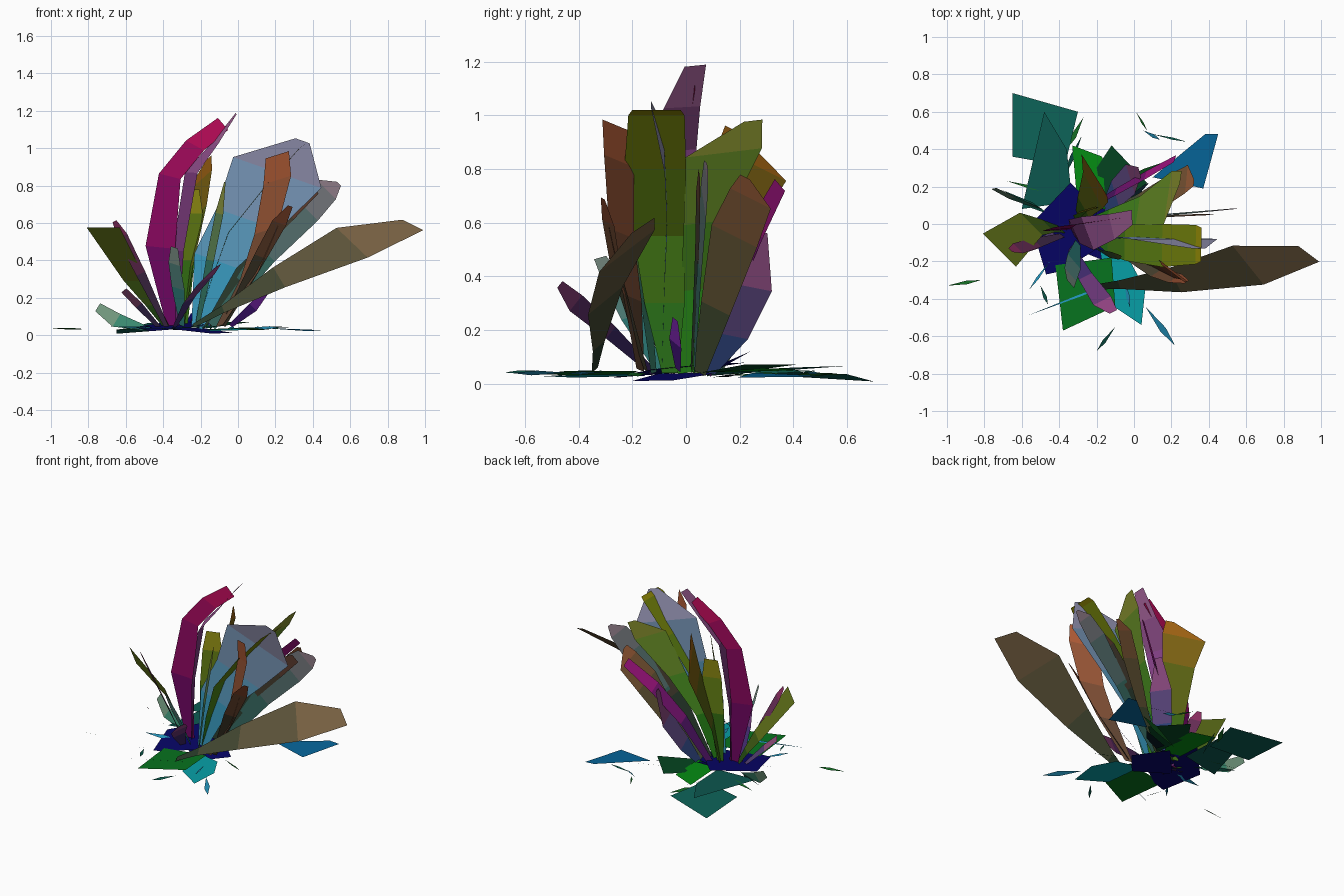
import bpy, random
from mathutils import Vector

random.seed(4)

def material(name, rgb):
    m = bpy.data.materials.new(name)
    m.diffuse_color = (*[c ** 2.2 for c in rgb], 1)
    return m

def mesh_object(name, verts, faces, colors):
    me = bpy.data.meshes.new(name)
    me.from_pydata(verts, [], faces)
    for i, c in enumerate(colors):
        me.materials.append(material(f"{name}_{i}", c))
    for i, p in enumerate(me.polygons):
        p.material_index = min(i, len(colors) - 1)
    bpy.context.collection.objects.link(bpy.data.objects.new(name, me))

def blade(name, side, base, tip, *pts, end_side=None):
    """Flat ribbon along (x, y, z, width) points, shaded from base to tip colour."""
    s0 = Vector(side).normalized()
    s1 = Vector(end_side or side).normalized()
    n = len(pts) - 1
    verts = []
    for i, (x, y, z, w) in enumerate(pts):
        c, s = Vector((x, y, z)), s0.lerp(s1, (i / n) ** 2).normalized()
        verts += [c - s * w / 2, c + s * w / 2]
    faces = [(2*i, 2*i + 1, 2*i + 3, 2*i + 2) for i in range(n)]
    cols = [Vector(base).lerp(Vector(tip), (i + .7) / n) for i in range(n)]
    mesh_object(name, verts, faces, cols)

def shard(name, color, z, slope, *pts):
    """Fallen leaf: a nearly level polygon."""
    cx = sum(p[0] for p in pts) / len(pts)
    cy = sum(p[1] for p in pts) / len(pts)
    verts = [(x, y, max(0, z + (x - cx) * slope[0] + (y - cy) * slope[1])) for x, y in pts]
    mesh_object(name, verts, [tuple(range(len(pts)))], [color])

NAVY, GREEN, BLUE = (.06, .05, .4), (.1, .4, .15), (.15, .55, .7)

# tall central blades
blade("magenta_blade", (1, .1, -.05), (.35, .05, .38), (.78, .08, .36),
      (-.35, -.03, .04, .06), (-.415, -.03, .47, .16), (-.365, -.01, .85, .12),
      (-.23, .01, 1.015, .11), (-.08, .03, 1.13, .085), end_side=(.65, .1, -.75))
blade("purple_blade", (.5, -1, 0), (.4, .15, .45), (.65, .4, .6),
      (-.33, -.04, .04, .06), (-.32, -.04, .45, .14), (-.25, -.05, .87, .19),
      (-.12, -.015, 1.03, .14), (-.01, .035, 1.185, .08), end_side=(.05, -1, -.1))
blade("lavender_blade", (.94, 0, -.33), (.15, .6, .75), (.62, .58, .7),
      (-.22, -.09, .04, .06), (-.12, -.08, .4, .24), (.05, -.07, .62, .35),
      (.21, -.08, .87, .5), (.345, -.13, 1.04, .08))
blade("olive_blade", (.02, 1, 0), (.15, .5, .15), (.55, .5, .05),
      (-.22, -.06, .04, .06), (-.14, -.08, .3, .15), (-.05, -.1, .55, .19),
      (.15, -.115, .8, .23), (.33, -.11, 1.0, .21), (.36, -.11, 1.02, .18))
blade("lime_blade", (.15, 1, .12), (.1, .55, .1), (.55, .55, .2),
      (-.25, 0, .04, .06), (-.14, .03, .35, .1), (.02, .07, .6, .16),
      (.18, .14, .86, .29), (.25, .25, .98, .07))
blade("rust_blade", (.8, -.6, .25), (.3, .25, .2), (.7, .36, .22),
      (-.1, -.17, .05, .05), (.06, -.2, .32, .12), (.15, -.24, .56, .16),
      (.21, -.25, .83, .19), (.21, -.265, .965, .16))
blade("orange_blade", (-.55, 1, -.5), (.15, .4, .1), (.65, .38, .1),
      (-.3, .04, .04, .06), (-.27, .09, .35, .14), (-.22, .18, .65, .24),
      (-.21, .245, .82, .32), (-.155, .17, .95, .06))
blade("brown_blade", (.1, 1, -.5), (.2, .3, .2), (.6, .35, .22),
      (-.15, .05, .04, .05), (.02, .11, .28, .12), (.18, .18, .55, .19),
      (.28, .24, .69, .17), (.32, .22, .77, .04))
blade("grey_blade", (.7, .1, -.7), (.15, .4, .35), (.6, .5, .55),
      (-.14, .03, .05, .05), (.15, .05, .44, .13), (.36, .065, .68, .19),
      (.47, .075, .78, .15), (.54, .08, .81, .03))
blade("dark_brown_blade", (.7, .1, -.7), (.12, .25, .2), (.4, .25, .2),
      (-.2, .02, .05, .05), (.05, .04, .45, .12), (.25, .045, .67, .14), (.41, .05, .78, .06))
blade("plum_blade", (.2, .6, -.7), (.2, .1, .35), (.65, .1, .5),
      (-.26, .08, .04, .04), (-.1, .17, .35, .07), (.06, .26, .57, .08), (.22, .35, .74, .06))
blade("yellow_blade", (1, .3, 0), (.1, .4, .1), (.6, .55, .1),
      (-.29, .03, .04, .04), (-.28, .06, .4, .1), (-.25, .07, .65, .13), (-.25, .08, .78, .09))
blade("narrow_blade", (.7, -.7, -.2), (.1, .4, .4), (.5, .5, .2),
      (-.22, -.12, .04, .03), (-.15, -.16, .4, .06), (-.1, -.17, .65, .06), (-.07, -.17, .82, .01))

# outward leaning blades
blade("long_brown_blade", (-.2, .7, .6), (.1, .2, .15), (.5, .4, .28),
      (-.24, -.34, .05, .03), (-.08, -.325, .14, .06), (.22, -.3, .31, .18),
      (.61, -.22, .495, .31), (.935, -.16, .59, .15), end_side=(-.8, .6, .4))
blade("left_green_blade", (.7, -.7, 0), (.1, .3, .1), (.4, .45, .12),
      (-.38, -.03, .04, .05), (-.46, -.01, .16, .1), (-.55, .0, .29, .17), (-.72, -.14, .575, .25))
blade("left_pink_blade", (.6, -.6, .3), (.2, .2, .3), (.6, .2, .4),
      (-.38, -.06, .04, .03), (-.52, -.1, .33, .07), (-.62, -.13, .53, .08), (-.66, -.14, .61, .03))
blade("blue_pink_blade", (-.3, 1, -.2), (.1, .3, .55), (.6, .3, .5),
      (-.16, .08, .04, .06), (-.1, .16, .18, .15), (-.02, .24, .36, .17), (.03, .28, .565, .05))
blade("front_grey_blade", (.6, -.7, -.2), (.1, .5, .5), (.55, .6, .55),
      (-.3, -.1, .05, .04), (-.32, -.2, .25, .11), (-.34, -.27, .38, .1), (-.34, -.32, .47, .06))
blade("front_violet_blade", (.8, .4, .5), (.15, .15, .4), (.65, .3, .55),
      (-.34, -.12, .04, .04), (-.26, -.28, .19, .09), (-.17, -.41, .3, .12), (-.11, -.47, .37, .05))
blade("small_rust_blade", (.8, .5, -.3), (.2, .25, .2), (.55, .28, .18),
      (-.08, -.15, .05, .03), (.12, -.26, .42, .08), (.22, -.29, .6, .09), (.28, -.31, .69, .03))
blade("small_violet_blade", (.5, .6, -.5), (.2, .1, .5), (.6, .2, .8),
      (-.04, -.03, .05, .03), (.08, -.04, .15, .07), (.16, -.04, .24, .03))
blade("small_teal_blade", (.5, .1, .8), (.1, .5, .4), (.5, .6, .5),
      (-.5, .08, .04, .03), (-.65, .14, .08, .08), (-.75, .19, .15, .05))
blade("small_pink_blade", (.5, -.7, .4), (.15, .2, .4), (.6, .3, .45),
      (-.42, -.05, .04, .03), (-.53, -.11, .16, .06), (-.61, -.14, .24, .05))

# broad fallen leaves around the base
shard("teal_leaf", (.08, .38, .34), .03, (.06, -.06), (-.65, .7), (-.3, .6), (-.37, .31), (-.65, .36))
shard("teal_inner_leaf", (.08, .35, .32), .05, (.05, .06), (-.48, .6), (-.36, .4), (-.33, .12), (-.6, .08))
shard("green_front_leaf", (.06, .45, .14), .04, (.05, .0), (-.42, -.22), (-.38, -.57), (-.1, -.44), (-.12, -.18))
shard("cyan_leaf", (.06, .62, .65), .03, (.05, .03), (-.18, -.15), (-.02, -.2), (.06, -.35), (.04, -.54), (-.14, -.42))
shard("blue_leaf", (.06, .4, .6), .03, (-.06, .03), (.1, .25), (.38, .48), (.45, .48), (.37, .19))
shard("green_back_leaf", (.05, .55, .1), .05, (.06, .03), (-.33, .42), (-.17, .36), (-.15, .08), (-.3, .08))
shard("dark_back_leaf", (.05, .28, .15), .06, (.08, .08), (-.2, .3), (-.12, .42), (.07, .22), (-.15, .05))
shard("navy_leaf", NAVY, .05, (.06, .1), (-.55, 0), (-.47, -.27), (-.38, -.25), (-.18, -.12), (-.2, .08), (-.34, .22))
shard("navy_low_leaf", NAVY, .025, (-.08, .08), (-.4, -.1), (-.15, -.2), (-.02, -.05), (-.2, .12))
shard("navy_upright_leaf", NAVY, .07, (.2, .5), (-.3, .08), (-.2, .1), (-.25, .24))
shard("dark_right_leaf", (.05, .12, .15), .03, (.05, .05), (-.1, .1), (.02, .15), (.08, .22), (-.12, .16))

# thin scattered slivers: two ends and a width
slivers = [(-1, -.33, -.82, -.3, .02), (.06, -.44, .22, -.65, .035), (-.1, -.55, -.2, -.68, .02),
           (.01, .6, .07, .5, .012), (.05, .5, .14, .45, .02), (.1, .48, .28, .44, .012),
           (-.27, .57, -.36, .4, .03), (-.57, -.49, -.1, -.31, .012), (-.7, .18, -.45, .05, .03),
           (-.68, .23, -.45, .17, .02), (-.45, -.2, -.56, -.35, .015), (-.5, -.33, -.46, -.43, .02),
           (-.18, .18, .22, .35, .03), (-.64, -.12, -.42, -.08, .03), (-.4, .2, -.28, .47, .025),
           (.0, -.15, .17, -.22, .03), (-.05, -.3, -.02, -.45, .02)]
for i, (x0, y0, x1, y1, w) in enumerate(slivers):
    a, b = Vector((x0, y0)), Vector((x1, y1))
    d = (b - a).normalized()
    n = d.orthogonal() * w / 2
    m = a.lerp(b, .6)
    tilt = d.orthogonal() * random.choice((-.5, .5)) + d * random.uniform(-.06, .06)
    shard(f"sliver_{i}", (GREEN, BLUE, (.08, .35, .3))[i % 3], .035 + .005 * (i % 3),
          tilt, a, m - n, b, m + n)
